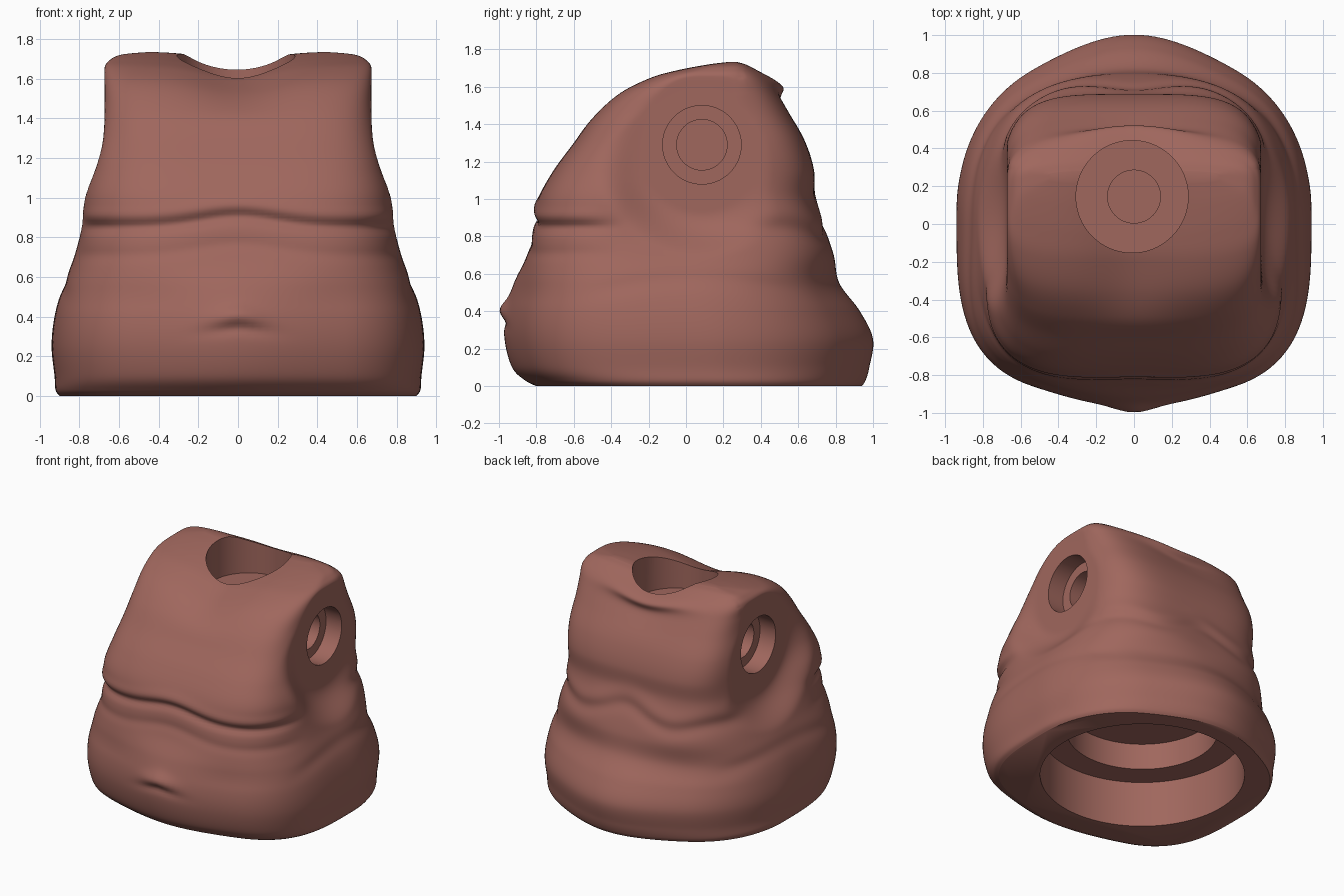
import bpy, bmesh
from math import sin, cos, pi, exp, hypot
from mathutils import Matrix, Vector

if "Cube" in bpy.data.objects:
    bpy.data.objects.remove(bpy.data.objects["Cube"])

# Body profile rows: height, half width, front y, back y, front and back squareness
ROWS = [
    (0.00, .900, -.80, .94, 3.2, 2.3),
    (0.03, .920, -.86, .96, 3.2, 2.3),
    (0.10, .925, -.93, .98, 3.2, 2.3),
    (0.25, .940, -.97, 1.0, 3.2, 2.3),
    (0.40, .925, -.965, .93, 3.2, 2.4),
    (0.55, .885, -.92, .82, 3.2, 2.6),
    (0.70, .830, -.85, .79, 3.4, 2.8),
    (0.85, .795, -.815, .74, 3.6, 3.2),
    (1.00, .785, -.79, .69, 3.9, 3.8),
    (1.15, .745, -.71, .685, 4.2, 4.2),
    (1.30, .710, -.60, .64, 4.4, 4.4),
    (1.45, .685, -.49, .56, 4.5, 4.5),
    (1.57, .680, -.36, .49, 4.5, 4.5),
    (1.65, .675, -.20, .425, 4.5, 4.5),
    (1.69, .650, -.06, .38, 4.2, 4.2),
    (1.72, .590, .10, .33, 4.0, 4.0),
    (1.735, .450, .22, .28, 4.0, 4.0),
]
SIDES, STEPS = 160, 9


def smooth(lo, hi, v):
    t = max(0.0, min(1.0, (v - lo) / (hi - lo)))
    return t * t * (3 - 2 * t)


def bell(v, width):
    return exp(-(v / width) ** 2)


def spline(rows, steps):
    pts = [rows[0]] + rows + [rows[-1]]
    out = []
    for i in range(1, len(pts) - 2):
        for s in range(steps):
            t = s / steps
            out.append([0.5 * (2 * b + (c - a) * t + (2 * a - 5 * b + 4 * c - d) * t * t
                               + (3 * b - a - 3 * c + d) * t ** 3)
                        for a, b, c, d in zip(*pts[i - 1:i + 3])])
    return out + [list(rows[-1])]


def folds(x, y, z):
    """Outward offset of the clothing creases and the navel."""
    front, back, side = smooth(-.3, -.6, y), smooth(.2, .5, y), smooth(.55, .75, abs(x))
    d = 0
    # chest fold over belly
    zc = .85 + .055 * bell(x, .28)
    d -= front * .022 * bell(z - zc, .03)
    d += front * .012 * bell(z - zc - .06, .04)
    d -= front * .008 * bell(z - zc + .14, .035)
    # navel
    if y < 0:
        zn = z + .15 * abs(x)
        d += .033 * bell(x, .13) * bell(zn - .41, .05)
        d -= .014 * bell(x, .16) * bell(zn - .345, .03)
    # arched shirt hem on the back
    zb = .80 + .11 * bell(x, .25) + .06 * smooth(.35, .7, abs(x))
    d += back * .008 * bell(z - zb - .06, .06)
    d -= back * .012 * bell(z - zb + .02, .05)
    # side roll over the hips
    d -= side * .010 * bell(z - .57 + .2 * (y - .05) ** 2, .05) * smooth(.75, .35, abs(y - .05))
    # collar roll behind the neck
    if y > .3:
        d += .08 * bell(x, .38) * bell(z - 1.64, .055)
    return d


def shape(x, y, z):
    """Flat arm faces, narrower upper back, pointed hips and the neck saddle."""
    y *= 1 - .065 * smooth(0, .55, abs(x)) * smooth(.75, .45, z)
    x *= 1 - .09 * smooth(-.4, .5, y) * bell(z - 1.0, .25)
    w = 1 - smooth(.33, .58, hypot(y - .08, z - 1.26))
    if abs(x) > .672:
        x += w * ((.672 if x > 0 else -.672) - x)
    dip = (.065 - .03 * smooth(0, .4, y)) * bell(x, .24) * smooth(1.35, 1.65, z)
    return x, y, z - dip


# Torso shell
bm = bmesh.new()
rings = []
for z, a, yf, yb, nf, nb in spline(ROWS, STEPS):
    cy, b = (yf + yb) / 2, (yb - yf) / 2
    ring = []
    for i in range(SIDES):
        c, s = cos(2 * pi * i / SIDES), sin(2 * pi * i / SIDES)
        n = nf + (nb - nf) * smooth(-.3, .3, s)
        r = (abs(c) ** n + abs(s) ** n) ** (-1 / n)
        x, y = a * r * c, cy + b * r * s
        out = Vector((x, y - cy)).normalized() * folds(x, y, z)
        ring.append(bm.verts.new(shape(x + out.x, y + out.y, z)))
    rings.append(ring)
for lo, hi in zip(rings, rings[1:]):
    for i in range(SIDES):
        j = (i + 1) % SIDES
        bm.faces.new((lo[i], lo[j], hi[j], hi[i]))
bm.faces.new(rings[0][::-1])
top = rings[-1]
for i in range(SIDES // 2):
    quad = [top[i], top[i + 1], top[SIDES - i - 1], top[(SIDES - i) % SIDES]]
    bm.faces.new(list(dict.fromkeys(quad)))
bmesh.ops.recalc_face_normals(bm, faces=bm.faces)
mesh = bpy.data.meshes.new("torso")
bm.to_mesh(mesh)
bm.free()
torso = bpy.data.objects.new("torso", mesh)
bpy.context.collection.objects.link(torso)

mat = bpy.data.materials.new("brown_red")
mat.diffuse_color = (.35, .135, .11, 1)
mat.use_nodes = True
mat.node_tree.nodes["Principled BSDF"].inputs["Base Color"].default_value = mat.diffuse_color
mesh.materials.append(mat)


def bore(name, start, end, radius):
    """Cut a round hole into the torso from start to end."""
    p, q = Vector(start), Vector(end)
    turn = (q - p).to_track_quat('Z', 'Y').to_matrix().to_4x4()
    cb = bmesh.new()
    bmesh.ops.create_cone(cb, cap_ends=True, segments=96, radius1=radius, radius2=radius,
                          depth=(q - p).length, matrix=Matrix.Translation((p + q) / 2) @ turn)
    cm = bpy.data.meshes.new(name)
    cb.to_mesh(cm)
    cb.free()
    cutter = bpy.data.objects.new(name, cm)
    bpy.context.collection.objects.link(cutter)
    cutter.hide_render = True
    mod = torso.modifiers.new(name, 'BOOLEAN')
    mod.operation, mod.solver, mod.object = 'DIFFERENCE', 'EXACT', cutter
    bpy.ops.object.modifier_apply(modifier=name)
    bpy.data.objects.remove(cutter)


bpy.context.view_layer.objects.active = torso
torso.select_set(True)

# Stepped neck, waist and arm sockets
bore("neck_socket", (-.01, .145, 2), (-.01, .145, 1.43), .297)
bore("neck_pin", (0, .145, 1.5), (0, .145, 1.26), .14)
bore("waist_socket", (0, .09, -.3), (0, .09, .35), .71)
bore("waist_pin", (0, .09, .2), (0, .09, .55), .525)
for side in (-1, 1):
    bore("arm_socket", (side, .085, 1.29), (side * .54, .085, 1.29), .21)
    bore("arm_pin", (side * .6, .085, 1.29), (side * .44, .085, 1.29), .135)

bpy.ops.object.shade_smooth_by_angle(angle=.95)
